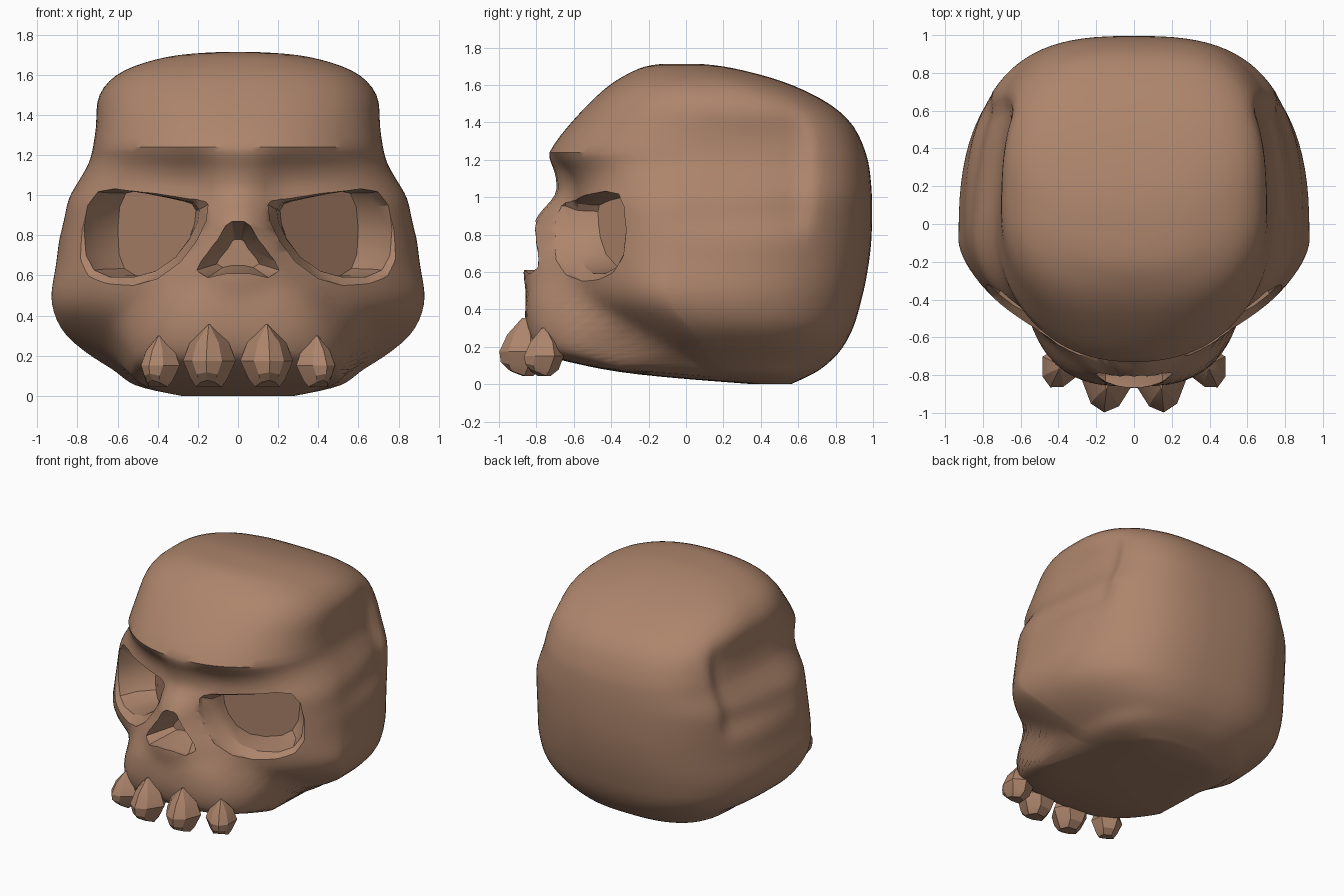
import bpy, bmesh, math

if "Cube" in bpy.data.objects:
    bpy.data.objects.remove(bpy.data.objects["Cube"])

bone = bpy.data.materials.new("bone_brown")
bone.diffuse_color = (0.42, 0.235, 0.15, 1)
bone.use_nodes = True
bone.node_tree.nodes["Principled BSDF"].inputs["Base Color"].default_value = bone.diffuse_color


def smooth(ob, angle):
    bpy.ops.object.select_all(action='DESELECT')
    ob.select_set(True)
    bpy.context.view_layer.objects.active = ob
    bpy.ops.object.shade_smooth_by_angle(angle=math.radians(angle))


def make_object(name, rings, angle=30):
    """Skin a stack of closed rings and cap both ends."""
    bm = bmesh.new()
    loops = [[bm.verts.new(p) for p in ring] for ring in rings]
    n = len(loops[0])
    for a, b in zip(loops, loops[1:]):
        for i in range(n):
            bm.faces.new((a[i], a[(i + 1) % n], b[(i + 1) % n], b[i]))
    bm.faces.new(loops[0][::-1])
    bm.faces.new(loops[-1])
    bmesh.ops.recalc_face_normals(bm, faces=bm.faces)
    me = bpy.data.meshes.new(name)
    bm.to_mesh(me)
    bm.free()
    me.materials.append(bone)
    ob = bpy.data.objects.new(name, me)
    bpy.context.collection.objects.link(ob)
    smooth(ob, angle)
    return ob


def lookup(table, z):
    """Linear lookup of the columns of a table keyed on height."""
    if z <= table[0][0]:
        return table[0][1:]
    for a, b in zip(table, table[1:]):
        if z <= b[0]:
            t = (z - a[0]) / (b[0] - a[0])
            return [p + (q - p) * t for p, q in zip(a[1:], b[1:])]
    return table[-1][1:]


def catmull(p0, p1, p2, p3, t):
    return [0.5 * (2 * b + (c - a) * t + (2 * a - 5 * b + 4 * c - d) * t * t
                   + (3 * b - a - 3 * c + d) * t ** 3)
            for a, b, c, d in zip(p0, p1, p2, p3)]


def ramp(v, lo, hi):
    t = min(max((v - lo) / (hi - lo), 0), 1)
    return t * t * (3 - 2 * t)


# Skull slices: height, half width, front y, back y
SLICES = [
    (0.0, .28, .36, .56), (.04, .48, -.15, .65), (.08, .56, -.42, .72),
    (.13, .62, -.55, .78), (.19, .72, -.60, .835), (.30, .86, -.66, .895),
    (.42, .92, -.70, .93), (.52, .93, -.71, .955), (.63, .91, -.69, .975),
    (.75, .895, -.64, .99), (.87, .885, -.615, .995), (.98, .87, -.61, .995),
    (1.07, .82, -.61, .99), (1.16, .77, -.66, .98), (1.24, .75, -.73, .96),
    (1.38, .725, -.63, .90), (1.50, .695, -.52, .77), (1.60, .61, -.41, .57),
    (1.66, .47, -.31, .38), (1.70, .30, -.22, .20), (1.713, .10, -.12, .07)]
# Height, y of the widest point, front roundness, back roundness
SHAPE = [(0, .45, 2, 2.4), (.04, .3, 2, 2.6), (.13, .15, 1.4, 2.7),
         (.3, .03, 1.35, 2.7), (.42, -.08, 1.5, 2.7), (.52, -.1, 1.6, 2.7),
         (.75, 0, 2.1, 2.7), (.95, .03, 2.2, 2.8), (1.2, .13, 2.25, 3.1),
         (1.4, .13, 2.25, 3.1), (1.6, .1, 2.4, 2.8), (1.7, .0, 2.2, 2.4)]
# Height, forward bulge of the nose, its half width
NOSE_BULGE = [(.30, 0, .3), (.42, .12, .38), (.52, .15, .36), (.63, .18, .30),
              (.75, .20, .22), (.87, .20, .17), (.93, .17, .16), (.99, .09, .15),
              (1.08, .08, .15), (1.17, .045, .15), (1.24, 0, .15)]
# Height, front and half width of the upper jaw
JAW = [(.06, .35, .5), (.12, .64, .56), (.17, .82, .58), (.30, .86, .59),
       (.42, .86, .55), (.52, .85, .48), (.62, .83, .34), (.70, .60, .25)]


def skull_ring(z, w, yf, yb, count=96):
    yw, nf, nb = lookup(SHAPE, z)
    bulge, bw = lookup(NOSE_BULGE, z)
    jf, jw = lookup(JAW, z)
    ring = []
    for i in range(count):
        a = 2 * math.pi * i / count
        s, c = math.sin(a), math.cos(a)
        n = nf if c > 0 else nb
        x = math.copysign(abs(s) ** (2 / n), s) * w
        k = abs(c) ** (2 / n)
        y = yw + (yf - yw) * k if c > 0 else yw + (yb - yw) * k
        if c > 0:
            y -= bulge * math.exp(-abs(x / bw) ** 3)
            if .06 < z < .70 and abs(x) < jw:
                y = min(y, -.3 - (jf - .3) * (1 - abs(x / jw) ** 3) ** .5)
        # Hollow temples, fading out towards the face
        if abs(x) > .4 and y > -.4:
            x -= (math.copysign(.055, x) * ramp(z, .78, .9) * ramp(1.5, z, z + .2)
                  * ramp(y, -.4, .5) * (1 - ramp(y, .58, .70)))
        ring.append((x, y, z))
    return ring


rows = []
for i in range(len(SLICES) - 1):
    q = [SLICES[min(max(j, 0), len(SLICES) - 1)] for j in range(i - 1, i + 3)]
    rows += [catmull(*q, t / 3) for t in range(3)]
rows.append(SLICES[-1])
rings = [skull_ring(*r) for r in rows]
# Even out neighbouring slices, leaving the ends and the brow edge alone
for _ in range(2):
    rings = [rings[i] if i in (0, len(rings) - 1) or abs(rows[i][0] - 1.24) < .02 else
             [tuple(.25 * a + .5 * b + .25 * c for a, b, c in zip(*t))
              for t in zip(rings[i - 1], rings[i], rings[i + 1])]
             for i in range(len(rings))]
skull = make_object("skull", rings, 35)


def cut(target, cutter):
    cutter.hide_render = True
    m = target.modifiers.new("cut", 'BOOLEAN')
    m.operation = 'DIFFERENCE'
    m.solver = 'EXACT'
    m.object = cutter
    bpy.context.view_layer.objects.active = target
    bpy.ops.object.modifier_apply(modifier=m.name)
    bpy.data.objects.remove(cutter)


# Eye sockets: rim outline pushed in along the curve of the face
EYE = [(.19, .93), (.22, .965), (.34, .99), (.48, 1.015), (.62, 1.035), (.71, 1.02),
       (.755, .95), (.77, .83), (.76, .70), (.72, .625), (.64, .59), (.52, .59),
       (.41, .62), (.31, .69), (.24, .78), (.20, .86)]


def face_y(x):
    return -.62 * (1 - min(x / .89, .97) ** 2.2) ** .45


def eye_ring(side, offset, scale, inner=1.0, slant=0.0):
    """Slant makes the socket shallow by the nose and deep at the outside."""
    ring = []
    for x, z in EYE:
        px = .48 + (x - .48) * scale
        pz = .81 + (z - .81) * (scale * 1.04 if scale > 1 else max(scale, .95))
        y = face_y(px) + offset * (1 - slant * (1 - ramp(px, .2, .62)))
        px = .2 + (px - .2) * inner
        ring.append((side * px, y, pz))
    return ring


for side in (-1, 1):
    cut(skull, make_object("eye_cutter", [
        eye_ring(side, -.5, 1.14), eye_ring(side, -.03, 1.14),
        eye_ring(side, .03, .99), eye_ring(side, .15, .96, .9, .3),
        eye_ring(side, .25, .92, .73, .45)]))

# Nose opening
half = [(.03, .87), (.06, .85), (.10, .78), (.19, .67), (.21, .625), (.15, .59), (.06, .61)]
NOSE = half + [(-x, z) for x, z in half[::-1]]
cut(skull, make_object("nose_cutter", [
    [(x * s, y, .69 + (z - .69) * s) for x, z in NOSE]
    for y, s in ((-1.1, 1.02), (-.80, 1.0), (-.62, .5))]))
smooth(skull, 40)


# Teeth: faceted crowns with a pointed root
def tooth(name, x0, y0, size, turn):
    levels = [(.0, .055, .06), (.04, .08, .10), (.13, .115, .115),
              (.22, .085, .085), (.31, .006, .02)]
    section = [(0, -1.1), (.65, -.75), (1.15, .25), (.6, 1.1),
               (-.6, 1.1), (-1.15, .25), (-.65, -.75)]
    ca, sa = math.cos(turn), math.sin(turn)
    tooth_rings = []
    for h, hw, d in levels:
        ring = []
        for u, v in section:
            x, y = u * hw * size, v * d * size + h * .1 - .02
            z = .045 + h * size + (max(0, -v) * .03 if h < .1 else 0)
            ring.append((x0 + x * ca - y * sa, y0 + x * sa + y * ca, z))
        tooth_rings.append(ring)
    return make_object(name, tooth_rings, 25)


for side, label in ((-1, "left"), (1, "right")):
    tooth("front_tooth_" + label, side * .145, -.865, 1.0, side * .1)
    tooth("side_tooth_" + label, side * .395, -.765, .82, side * .45)
